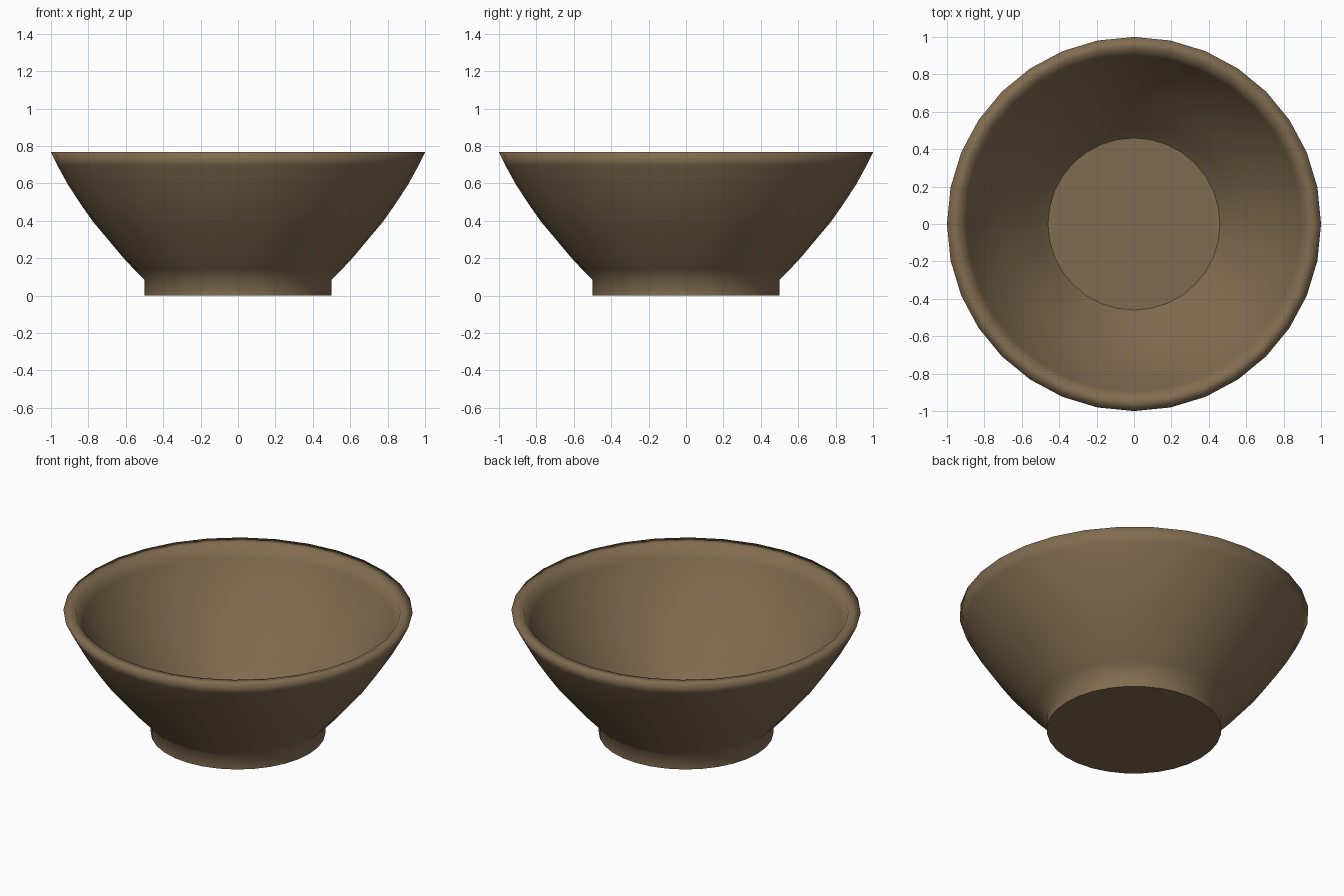
import bpy, bmesh
from math import cos, sin, tau

if "Cube" in bpy.data.objects:
    bpy.data.objects.remove(bpy.data.objects["Cube"])

SIDES = 32

# Cross-section (radius, height): foot, outer wall, rim, inner wall, floor
profile = [
    (0.50, 0.00), (0.50, 0.085), (0.555, 0.14), (0.62, 0.21), (0.695, 0.30),
    (0.775, 0.395), (0.845, 0.495), (0.91, 0.595), (0.965, 0.695), (1.00, 0.767),
    (0.93, 0.767), (0.895, 0.695), (0.84, 0.595), (0.775, 0.495), (0.705, 0.395),
    (0.625, 0.30), (0.545, 0.205), (0.49, 0.14), (0.46, 0.11),
]


def lathe(name, points, sides):
    """Revolve the profile round z and cap both ends."""
    bm = bmesh.new()
    rings = [[bm.verts.new((r * cos(tau * i / sides), r * sin(tau * i / sides), z))
              for i in range(sides)] for r, z in points]
    for low, high in zip(rings, rings[1:]):
        for i in range(sides):
            j = (i + 1) % sides
            bm.faces.new((low[i], low[j], high[j], high[i]))
    bm.faces.new(rings[0][::-1])
    bm.faces.new(rings[-1])
    # Smooth walls and rim, flat underside and floor
    for face in bm.faces:
        face.smooth = len(face.verts) == 4
    mesh = bpy.data.meshes.new(name)
    bm.to_mesh(mesh)
    bm.free()
    obj = bpy.data.objects.new(name, mesh)
    bpy.context.collection.objects.link(obj)
    return obj


# Bowl
bowl = lathe("bowl", profile, SIDES)
brown = bpy.data.materials.new("brown_clay")
brown.diffuse_color = (0.22, 0.15, 0.08, 1.0)
brown.use_nodes = True
brown.node_tree.nodes["Principled BSDF"].inputs["Base Color"].default_value = brown.diffuse_color
bowl.data.materials.append(brown)
